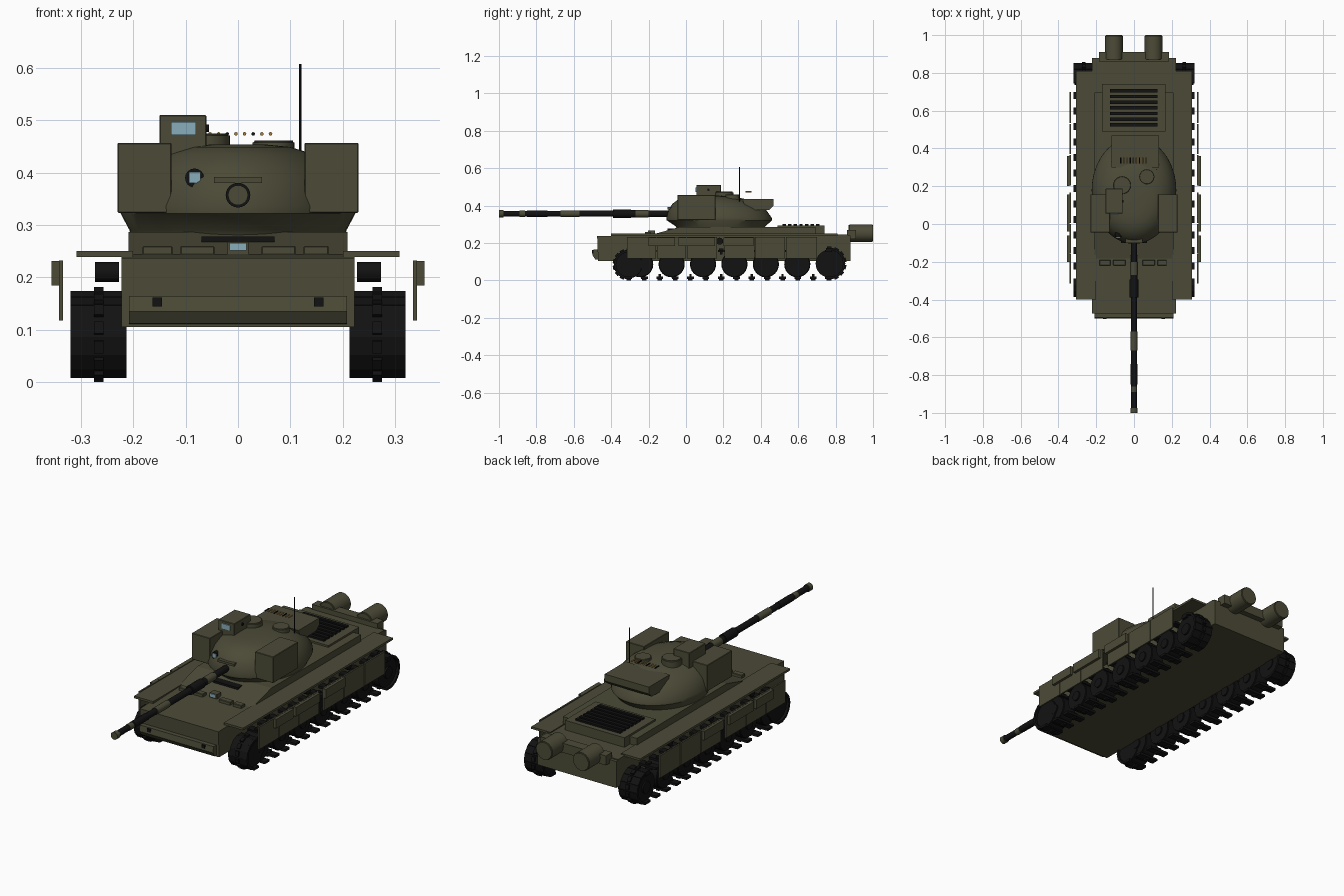
import bpy, bmesh, math
from mathutils import Matrix, Vector

if "Cube" in bpy.data.objects:
    bpy.data.objects.remove(bpy.data.objects["Cube"])


def mat(name, rgb):
    m = bpy.data.materials.new(name)
    m.diffuse_color = (*rgb, 1)
    m.use_nodes = True
    m.node_tree.nodes["Principled BSDF"].inputs["Base Color"].default_value = m.diffuse_color
    return m


OLIVE = mat("olive paint", (0.072, 0.070, 0.039))
BLACK = mat("black rubber", (0.006, 0.006, 0.006))
GLASS = mat("pale blue glass", (0.25, 0.42, 0.50))
BRASS = mat("brass", (0.35, 0.20, 0.05))


def finish(bm, name, m, smooth=False):
    bmesh.ops.recalc_face_normals(bm, faces=bm.faces)
    me = bpy.data.meshes.new(name)
    bm.to_mesh(me)
    bm.free()
    me.materials.append(m)
    ob = bpy.data.objects.new(name, me)
    bpy.context.collection.objects.link(ob)
    if smooth:
        bpy.context.view_layer.objects.active = ob
        ob.select_set(True)
        bpy.ops.object.shade_smooth_by_angle(angle=math.radians(35))
        ob.select_set(False)
    return ob


def add_box(bm, x, y, z, rot=None):
    c = Vector(((x[0] + x[1]) / 2, (y[0] + y[1]) / 2, (z[0] + z[1]) / 2))
    d = Matrix.Diagonal((abs(x[1] - x[0]), abs(y[1] - y[0]), abs(z[1] - z[0]), 1))
    bmesh.ops.create_cube(bm, size=1, matrix=Matrix.Translation(c) @ (rot or Matrix()) @ d)


def box(name, x, y, z, m=OLIVE, bevel=0.0):
    bm = bmesh.new()
    add_box(bm, x, y, z)
    if bevel:
        bmesh.ops.bevel(bm, geom=bm.edges[:], offset=bevel, segments=1, affect='EDGES')
    return finish(bm, name, m)


def cyl(name, c, r, length, axis='z', m=OLIVE, seg=24, r2=None, bevel=0.0):
    bm = bmesh.new()
    rot = {'x': Matrix.Rotation(math.pi / 2, 4, 'Y'), 'y': Matrix.Rotation(math.pi / 2, 4, 'X'),
           'z': Matrix()}[axis]
    bmesh.ops.create_cone(bm, cap_ends=True, segments=seg, radius1=r, radius2=r if r2 is None else r2,
                          depth=length, matrix=Matrix.Translation(c) @ rot)
    if bevel:
        caps = [e for e in bm.edges if any(len(f.verts) > 4 for f in e.link_faces)]
        bmesh.ops.bevel(bm, geom=caps, offset=bevel, segments=3, affect='EDGES')
    return finish(bm, name, m, True)


def side_profile(name, pts, hx, m=OLIVE):
    """Extrude a (y, z) outline across x."""
    bm = bmesh.new()
    f = bm.faces.new([bm.verts.new((-hx, y, z)) for y, z in pts])
    g = bmesh.ops.extrude_face_region(bm, geom=[f])
    bmesh.ops.translate(bm, vec=(2 * hx, 0, 0), verts=[v for v in g['geom'] if isinstance(v, bmesh.types.BMVert)])
    return finish(bm, name, m)


# hull and raised deck
side_profile("hull", [(-0.47, 0.105), (0.865, 0.105), (0.865, 0.245), (-0.2, 0.245), (-0.475, 0.237)], 0.222)
side_profile("raised_deck", [(-0.2, 0.24), (0.695, 0.24), (0.695, 0.284), (-0.03, 0.287)], 0.209)
side_profile("nose_plate", [(-0.46, 0.11), (-0.485, 0.112), (-0.5, 0.135), (-0.495, 0.165), (-0.46, 0.165)], 0.208)
for s in (-1, 1):
    box("tow_hook", (s * 0.145, s * 0.163), (-0.503, -0.48), (0.145, 0.162), BLACK)

# driver's station on the glacis
for x0, x1 in ((-0.182, -0.125), (-0.11, -0.045), (0.045, 0.11), (0.125, 0.173)):
    box("glacis_block", (x0, x1), (-0.22, -0.19), (0.242, 0.26), OLIVE, 0.002)
box("driver_periscope", (-0.02, 0.02), (-0.2, -0.165), (0.244, 0.268))
box("driver_window", (-0.016, 0.016), (-0.204, -0.2), (0.251, 0.266), GLASS)
box("driver_hood", (-0.07, 0.07), (-0.1, -0.04), (0.266, 0.278), BLACK)

# engine grille
box("grille_frame", (-0.17, 0.167), (0.49, 0.74), (0.245, 0.294))
for i in range(7):
    y = 0.525 + i * 0.03
    box("grille_slat", (-0.128, 0.125), (y - 0.009, y + 0.009), (0.29, 0.303), BLACK)

# rear rack and drums
box("rear_plate", (-0.222, 0.222), (0.86, 0.88), (0.105, 0.24))
box("drum_rack", (-0.185, 0.185), (0.86, 0.91), (0.222, 0.27))
for x in (-0.106, 0.103):
    cyl("rear_drum", (x, 0.935, 0.253), 0.047, 0.13, 'y', bevel=0.004)


# running gear, one copy per side
def shoe(bm, s, c, angle):
    """Track shoe: wide plate, outer pad and inner guide horn, outward is local -z."""
    R = Matrix.Translation((0, c[0], c[1])) @ Matrix.Rotation(angle, 4, 'X')
    for x, y, z in (((0.213, 0.32), 0.018, (-0.006, 0.006)), ((0.257, 0.275), 0.012, (-0.014, -0.006)),
                    ((0.25, 0.285), 0.006, (0.006, 0.02))):
        d = Matrix.Diagonal((x[1] - x[0], 2 * y, z[1] - z[0], 1))
        p = Matrix.Translation((s * (x[0] + x[1]) / 2, 0, (z[0] + z[1]) / 2))
        bmesh.ops.create_cube(bm, size=1, matrix=R @ p @ d)


for s in (-1, 1):
    for i in range(6):
        y = -0.245 + 0.168 * i
        cyl("road_wheel", (s * 0.263, y, 0.087), 0.07, 0.076, 'x', BLACK, bevel=0.004)
        cyl("wheel_hub", (s * 0.263, y, 0.087), 0.025, 0.09, 'x', BLACK, 12)
    cyl("idler_wheel", (s * 0.264, -0.307, 0.086), 0.075, 0.086, 'x', BLACK, bevel=0.003)
    cyl("drive_sprocket", (s * 0.264, 0.767, 0.09), 0.074, 0.088, 'x', BLACK)
    cyl("sprocket_hub", (s * 0.266, 0.767, 0.09), 0.03, 0.1, 'x', BLACK, 12)
    for y in (-0.15, 0.18, 0.51):
        cyl("return_roller", (s * 0.25, y, 0.21), 0.019, 0.045, 'x', BLACK, 16)
    bm = bmesh.new()
    for i in range(13):
        y = -0.222 + 0.082 * i
        shoe(bm, s, (y, 0.014), 0)
        shoe(bm, s, (y, 0.158), math.pi)
    for i in range(8):  # around the idler, then around the sprocket
        a = math.pi * i / 7
        shoe(bm, s, (-0.307 - 0.071 * math.sin(a), 0.0855 - 0.071 * math.cos(a)), -a)
        shoe(bm, s, (0.767 + 0.077 * math.sin(a), 0.091 - 0.077 * math.cos(a)), a)
    finish(bm, "track_shoes", BLACK)
    # fender, skirt panels and add-on plates
    box("fender", (s * 0.2, s * 0.308), (-0.4, 0.81), (0.239, 0.25))
    for y0, y1 in ((-0.315, -0.16), (-0.155, 0.0), (0.005, 0.167), (0.205, 0.365), (0.37, 0.53), (0.535, 0.7)):
        box("skirt_panel", (s * 0.334, s * 0.342), (y0, y1), (0.118, 0.232))
    for y0, y1 in ((-0.2, -0.06), (-0.04, 0.155), (0.2, 0.36)):
        box("skirt_plate", (s * 0.342, s * 0.356), (y0, y1), (0.185, 0.231))

# turret: stacked ellipses (half width, front y, rear y, z)
rings = [(0.205, -0.05, 0.42, 0.28), (0.207, -0.055, 0.425, 0.29), (0.224, -0.103, 0.46, 0.322),
         (0.223, -0.105, 0.458, 0.336), (0.205, -0.092, 0.425, 0.382), (0.18, -0.072, 0.38, 0.41),
         (0.145, -0.04, 0.32, 0.435), (0.1, 0.0, 0.25, 0.449), (0.05, 0.05, 0.18, 0.454)]
bm = bmesh.new()
N, prev = 48, None
for rx, y0, y1, z in rings:
    cur = [bm.verts.new((rx * math.cos(2 * math.pi * i / N),
                         (y0 + y1) / 2 + (y1 - y0) / 2 * math.sin(2 * math.pi * i / N), z)) for i in range(N)]
    if prev:
        for i in range(N):
            bm.faces.new((prev[i], prev[(i + 1) % N], cur[(i + 1) % N], cur[i]))
    else:
        bm.faces.new(cur)
    prev = cur
bm.faces.new(prev)
finish(bm, "turret", OLIVE, True)

for s in (-1, 1):
    box("turret_side_box", (s * 0.127, s * 0.23), (-0.045, 0.157), (0.323, 0.457), OLIVE, 0.002)
bustle = side_profile("rear_stowage_box", [(0.325, 0.375), (0.445, 0.378), (0.468, 0.4), (0.468, 0.435), (0.30, 0.435)], 0.125)
bustle.location.x = 0.007

# roof fittings
cyl("commander_hatch", (-0.063, 0.205, 0.455), 0.048, 0.04, bevel=0.004)
cyl("loader_hatch", (0.068, 0.25, 0.445), 0.04, 0.032, bevel=0.003)
box("roof_sight", (-0.15, -0.06), (0.055, 0.187), (0.43, 0.51), OLIVE, 0.002)
box("roof_sight_window", (-0.128, -0.08), (0.05, 0.056), (0.472, 0.497), GLASS)
cyl("sight_knob", (-0.06, 0.12, 0.485), 0.007, 0.01, 'x', BLACK, 12)
cyl("antenna", (0.119, 0.287, 0.515), 0.0025, 0.184, m=BLACK, seg=8)
for i in range(9):
    cyl("ammo_round", (-0.07 + i * 0.0165, 0.335, 0.474), 0.0035, 0.032, 'y', BRASS if i % 3 else BLACK, 8)

# gunner's sight and mantlet bar
cyl("gunner_sight", (-0.083, -0.045, 0.39), 0.018, 0.05, 'y', BLACK, 16)
box("gunner_window", (-0.094, -0.072), (-0.073, -0.069), (0.38, 0.401), GLASS)
box("mantlet_bar", (-0.046, 0.046), (-0.1, -0.05), (0.38, 0.392))

# gun barrel, front to back: (y start, y end, radius, colour)
for y0, y1, r, m in ((-1.0, -0.975, 0.019, OLIVE), (-0.975, -0.85, 0.015, BLACK), (-0.89, -0.86, 0.0165, OLIVE),
                     (-0.85, -0.74, 0.0175, BLACK), (-0.74, -0.67, 0.0155, BLACK), (-0.67, -0.57, 0.018, OLIVE),
                     (-0.57, -0.39, 0.016, BLACK), (-0.39, -0.295, 0.0235, BLACK), (-0.295, -0.27, 0.019, BLACK),
                     (-0.27, -0.2, 0.02, OLIVE), (-0.2, -0.06, 0.017, BLACK)):
    cyl("barrel_section", (0, (y0 + y1) / 2, 0.357), r, y1 - y0, 'y', m)
cyl("muzzle_bore", (0, -0.9995, 0.357), 0.009, 0.001, 'y', BLACK)
